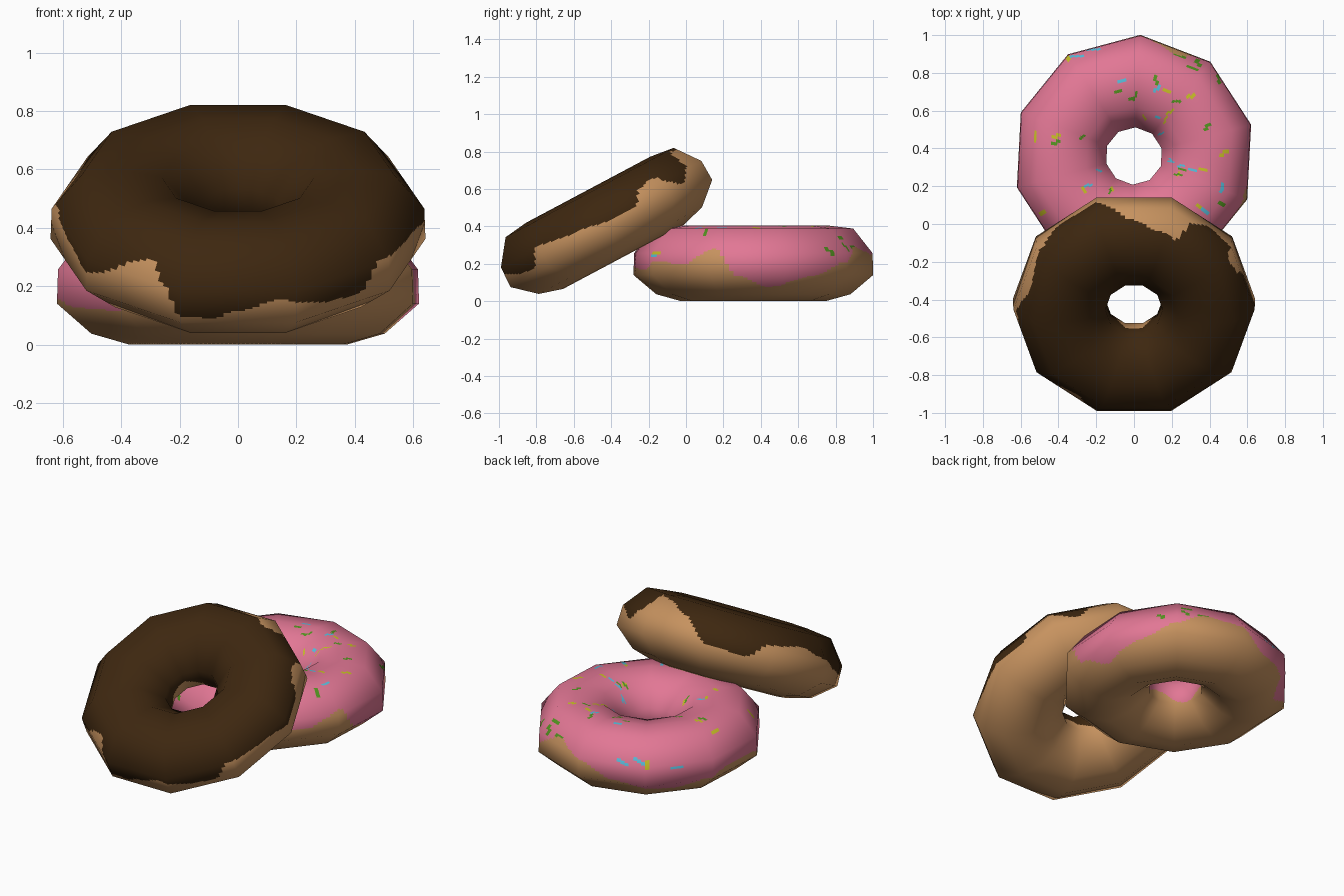
import bpy, math, random
from mathutils import Matrix, Vector

if "Cube" in bpy.data.objects:
    bpy.data.objects.remove(bpy.data.objects["Cube"])

random.seed(7)
SIDES, SUB = 10, 16          # ten-sided low-poly ring, finely cut only for the icing edge
N = SIDES * SUB

# ring cross-section (radius, height), from the outer side up and over the top
PROFILE = [(.638, .055), (.535, .186), (.395, .203), (.262, .178), (.152, .055),
           (.152, -.065), (.27, -.16), (.385, -.2025), (.52, -.165), (.642, -.062)]

# lower edge of the icing (angle in degrees, height)
PINK_EDGE = [(-72, -.04), (-55, .01), (-39, -.01), (-19, .075), (-8, -.07), (8, -.13),
             (32, -.07), (50, 0), (67, .085), (85, .045), (105, -.05), (140, -.12),
             (155, -.06), (170, -.03), (190, -.03), (205, -.08), (225, -.09), (260, -.02)]
CHOC_EDGE = [(-146, 0), (-121, .11), (-115, .06), (-108, -.04), (-98, -.05), (-90, -.02),
             (-77, .02), (-57, -.03), (-48, -.04), (-39, .06), (-17, .03), (5, 0), (17, 0),
             (24, .075), (33, .095), (39, .035), (50, -.01), (58, .05), (66, .17), (76, .16),
             (92, .1), (110, -.02), (130, -.03), (142, .07), (165, .1), (180, .07), (200, .02)]


def material(name, rgb):
    m = bpy.data.materials.new(name)
    m.diffuse_color = (*rgb, 1)
    m.use_nodes = True
    m.node_tree.nodes["Principled BSDF"].inputs["Base Color"].default_value = m.diffuse_color
    return m


DOUGH = material("dough", (.57, .29, .115))
PINK = material("pink_icing", (.76, .185, .30))
CHOC = material("chocolate_icing", (.047, .020, .005))
BLUE = material("blue_sprinkle", (.10, .52, .72))
GREEN = material("green_sprinkle", (.09, .30, .015))
YELLOW = material("yellow_sprinkle", (.58, .52, .02))


def edge_height(table, deg):
    """Smoothly interpolate the closed icing edge."""
    start = table[0][0]
    deg = start + (deg - start) % 360
    loop = table + [(start + 360, table[0][1])]
    for (a, h), (b, k) in zip(loop, loop[1:]):
        if a <= deg <= b:
            t = (deg - a) / (b - a)
            return h + (k - h) * t * t * (3 - 2 * t)
    return table[0][1]


def lerp_closed(points):
    """Cut each straight side of a closed polygon into SUB pieces."""
    out = []
    for k, p in enumerate(points):
        q = points[(k + 1) % len(points)]
        out += [p.lerp(q, s / SUB) for s in range(SUB)]
    return out


def donut(name, turn, edge, icing, matrix, sprinkles=0):
    prof = [Vector(p) for p in PROFILE]
    prof_n = []
    for k in range(SIDES):
        t = (prof[k] - prof[k - 1]).normalized() + (prof[(k + 1) % SIDES] - prof[k]).normalized()
        prof_n.append(Vector((t.y, -t.x)).normalized())
    angles = [math.radians(turn) + math.tau * k / SIDES for k in range(SIDES)]
    ring = lerp_closed([Vector((math.cos(a), math.sin(a))) for a in angles])
    section, section_n = lerp_closed(prof), lerp_closed(prof_n)

    verts, normals = [], []
    for c in ring:
        for p, n in zip(section, section_n):
            verts.append((p.x * c.x, p.x * c.y, p.y))
            normals.append(Vector((n.x * c.x, n.x * c.y, n.y)).normalized())
    faces = [(i * N + j, (i + 1) % N * N + j, (i + 1) % N * N + (j + 1) % N, i * N + (j + 1) % N)
             for i in range(N) for j in range(N)]
    mesh = bpy.data.meshes.new(name)
    mesh.from_pydata(verts, [], faces)
    mats = [DOUGH, icing] + ([BLUE, GREEN, YELLOW] if sprinkles else [])
    for m in mats:
        mesh.materials.append(m)

    # icing above the wavy edge, dough below
    index = [0] * len(faces)
    for i in range(N):
        deg = turn + 360 * (i + .5) / N
        outer = edge_height(edge, deg)
        inner = -.03 + .03 * math.sin(math.radians(deg * 3))
        for j in range(N):
            p = section[j]
            if p.y > (outer if p.x > .395 else inner):
                index[i * N + j] = 1

    # painted sprinkles: short strokes of faces lying on the icing
    for s in range(sprinkles):
        i, j = random.randrange(N), random.randrange(-6, 56)
        along, slant = random.random() < .4, random.choice((-1, 0, 1))
        cells = []
        for k in range(3 if along else 5):
            a, b = (i + k, j + slant * k) if along else (i + slant * (k // 3), j + k)
            cells += [(a, b), (a, b + 1)]
        for a, b in cells:
            f = (a % N) * N + b % N
            if index[f]:
                index[f] = 2 + s % 3
    mesh.polygons.foreach_set("material_index", index)

    # smooth shading across the coarse ten-by-ten form
    mesh.polygons.foreach_set("use_smooth", [True] * len(faces))
    mesh.update()
    mesh.normals_split_custom_set_from_vertices(normals)
    ob = bpy.data.objects.new(name, mesh)
    bpy.context.collection.objects.link(ob)
    ob.matrix_world = matrix
    return ob


# pink donut lying flat
donut("pink_donut", 15, PINK_EDGE, PINK, Matrix.Translation((0, .36, .2025)), sprinkles=54)

# chocolate donut leaning on it
donut("chocolate_donut", 0, CHOC_EDGE, CHOC,
      Matrix.Translation((0, -.428, .417)) @ Matrix.Rotation(math.radians(28), 4, 'X'))
